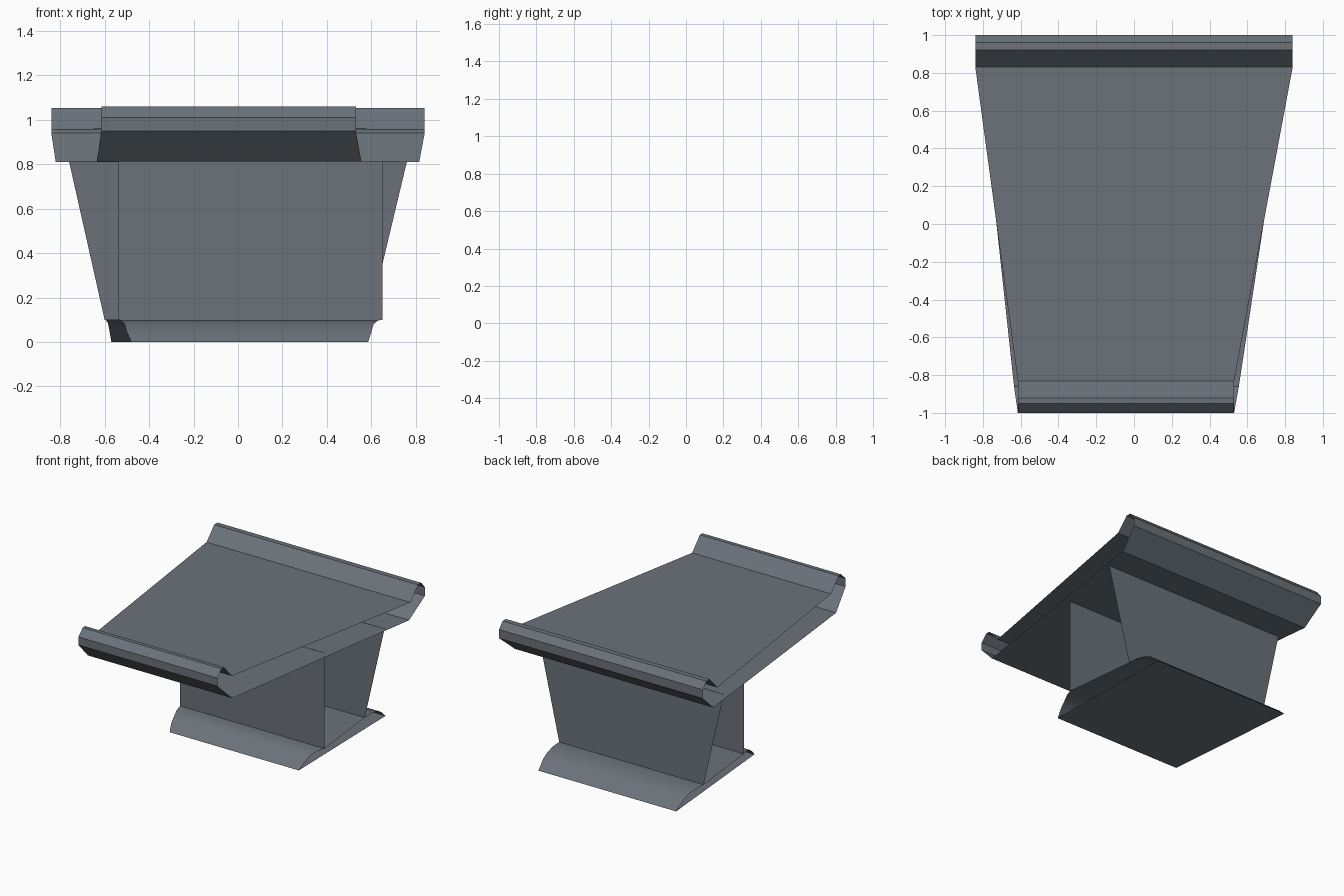
import bpy

cube = bpy.data.objects.get("Cube")
if cube:
    bpy.data.objects.remove(cube, do_unlink=True)

# Single slate grey material
slate = bpy.data.materials.new("slate_grey")
slate.use_nodes = True
colour = (0.145, 0.168, 0.192, 1.0)
slate.diffuse_color = colour
slate.node_tree.nodes["Principled BSDF"].inputs["Base Color"].default_value = colour


def strip(name, rows, closed=False):
    """Thin sheet through rows of (left x, right x, y, z), open at its sides."""
    verts = []
    for x0, x1, y, z in rows:
        verts += [(x0, y, z), (x1, y, z)]
    n = len(rows)
    faces = []
    for i in range(n if closed else n - 1):
        j = (i + 1) % n
        faces.append((2 * i, 2 * i + 1, 2 * j + 1, 2 * j))
    mesh = bpy.data.meshes.new(name)
    mesh.from_pydata(verts, [], faces)
    mesh.materials.append(slate)
    obj = bpy.data.objects.new(name, mesh)
    bpy.context.collection.objects.link(obj)
    bpy.ops.object.select_all(action='DESELECT')
    obj.select_set(True)
    bpy.context.view_layer.objects.active = obj
    bpy.ops.object.shade_smooth_by_angle(angle=0.5)
    return obj


# Seat: hollow loop with rolled-up front and back ends
front = (-0.615, 0.53)
back = (-0.84, 0.84)
strip("seat", [
    (-0.635, 0.555, -0.86, 0.813),
    (*front, -1.0, 0.95),
    (*front, -1.0, 1.01),
    (*front, -0.95, 1.06),
    (*front, -0.92, 1.06),
    (*front, -0.83, 0.96),
    (*back, 0.83, 0.957),
    (*back, 0.92, 1.053),
    (*back, 0.96, 1.053),
    (*back, 1.0, 1.005),
    (*back, 1.0, 0.94),
    (-0.82, 0.815, 0.85, 0.81),
][::-1], closed=True)

# Upright walls between base and seat
strip("front_wall", [(-0.54, 0.65, 0.09, 0.1), (-0.54, 0.65, 0.09, 0.813)])
strip("back_wall", [(-0.76, 0.76, 0.64, 0.812), (-0.60, 0.59, 0.65, 0.1)])

# Base: hollow loop with rounded front and back feet
strip("base", [
    (-0.48, 0.585, -0.12, 0.0),
    (-0.50, 0.60, -0.07, 0.045),
    (-0.51, 0.61, -0.02, 0.08),
    (-0.525, 0.63, 0.03, 0.097),
    (-0.54, 0.65, 0.09, 0.1),
    (-0.60, 0.59, 0.65, 0.1),
    (-0.595, 0.585, 0.73, 0.1),
    (-0.585, 0.58, 0.80, 0.085),
    (-0.58, 0.575, 0.86, 0.06),
    (-0.57, 0.565, 0.93, 0.0),
], closed=True)
